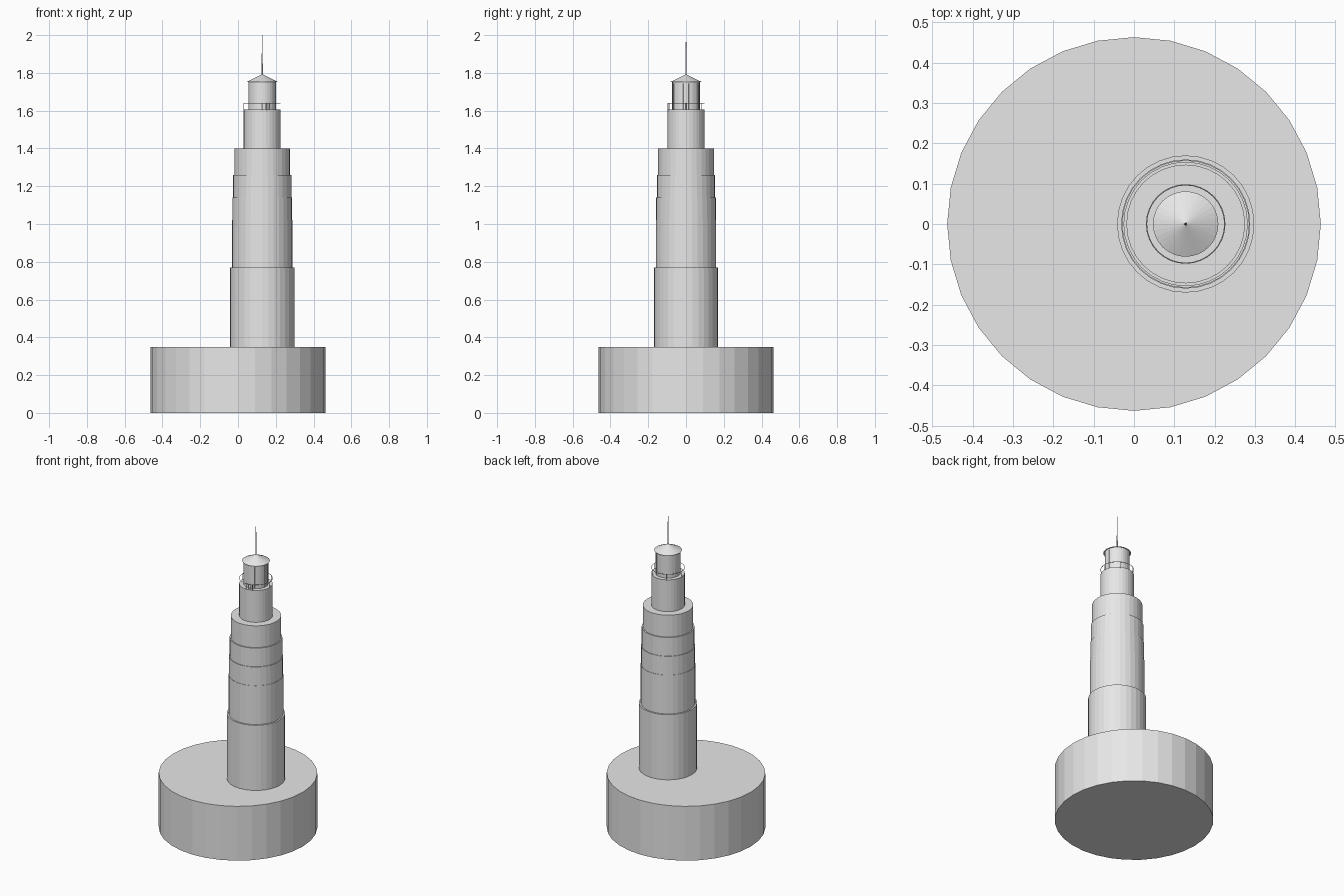
import bpy, bmesh, math

if "Cube" in bpy.data.objects:
    bpy.data.objects.remove(bpy.data.objects["Cube"])

CX = 0.128  # the tower stands off-centre on its base

grey = bpy.data.materials.new("plain grey")
grey.diffuse_color = (0.8, 0.8, 0.8, 1)
grey.use_nodes = True
grey.node_tree.nodes["Principled BSDF"].inputs["Base Color"].default_value = grey.diffuse_color


def frustum(name, r1, r2, z0, z1, x=CX, y=0.0, sides=32):
    """Upright capped cylinder or cone between two heights."""
    bm = bmesh.new()
    bmesh.ops.create_cone(bm, cap_ends=True, segments=sides, radius1=r1,
                          radius2=r2, depth=z1 - z0)
    bmesh.ops.translate(bm, verts=bm.verts, vec=(x, y, (z0 + z1) / 2))
    me = bpy.data.meshes.new(name)
    bm.to_mesh(me)
    bm.free()
    me.materials.append(grey)
    ob = bpy.data.objects.new(name, me)
    bpy.context.collection.objects.link(ob)
    return ob


def ring(name, r, z, thick):
    """Thin horizontal hoop around the tower."""
    bpy.ops.mesh.primitive_torus_add(location=(CX, 0, z), major_radius=r,
                                     minor_radius=thick, major_segments=32,
                                     minor_segments=6)
    ob = bpy.context.object
    ob.name = name
    ob.data.materials.append(grey)


def post(name, r, deg, z0, z1, thick):
    a = math.radians(deg)
    frustum(name, thick, thick, z0, z1, CX + r * math.cos(a), r * math.sin(a), 6)


# Round base
frustum("base", 0.463, 0.463, 0, 0.35, x=0)

# Stepped tower, bottom to top
steps = [(0.170, 0.35, 0.77), (0.160, 0.77, 1.02), (0.158, 1.02, 1.14),
         (0.154, 1.14, 1.26), (0.147, 1.26, 1.40), (0.098, 1.40, 1.605)]
for i, (r, z0, z1) in enumerate(steps):
    frustum(f"tower_step_{i + 1}", r, r, z0, z1)

# Gallery railing
ring("gallery_rail", 0.097, 1.64, 0.0015)
for i, deg in enumerate((-90, -81, -75, -67, 0, 60, 120, 180)):
    post(f"rail_post_{i + 1}", 0.097, deg, 1.60, 1.64, 0.0015)

# Lantern room with window bars
frustum("lantern", 0.073, 0.073, 1.605, 1.755)
for i, deg in enumerate((-62, -10, 10, 62)):
    post(f"window_bar_{i + 1}", 0.073, deg, 1.605, 1.745, 0.002)

# Conical roof and spire
frustum("roof", 0.081, 0.0, 1.753, 1.793)
frustum("spire", 0.004, 0.0008, 1.785, 2.0, sides=8)
